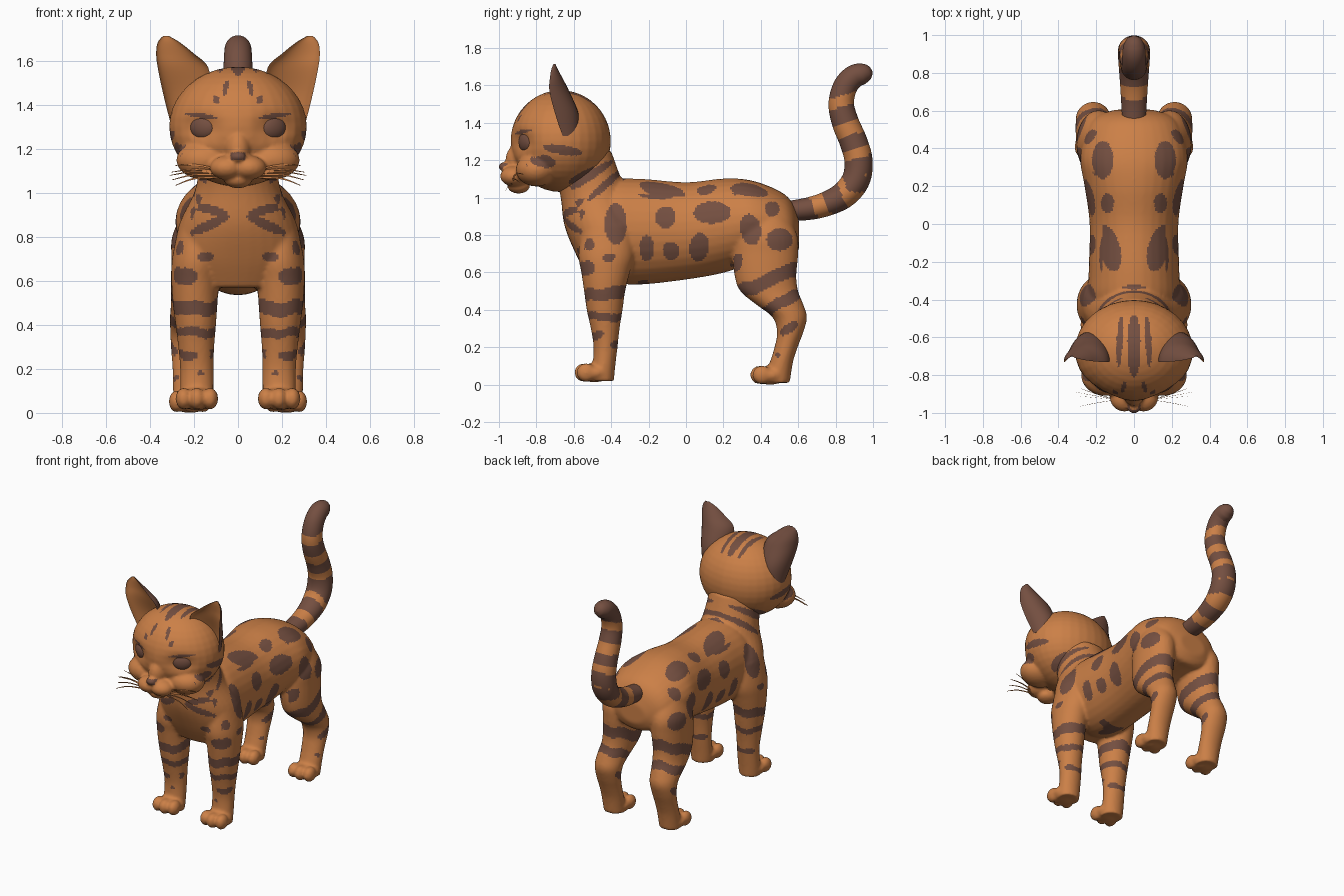
import bpy, bmesh, math
from mathutils import Vector, Matrix

def material(name, col):
    m = bpy.data.materials.new(name)
    m.diffuse_color = (*col, 1)
    return m

ORANGE = material("orange_fur", (0.60, 0.215, 0.063))
BROWN = material("brown_markings", (0.175, 0.078, 0.052))

def catmull(keys, steps):
    """Smoothly resample rows of numbers."""
    out, n = [], len(keys)
    for i in range(n - 1):
        p = [keys[max(0, min(n - 1, i + k))] for k in (-1, 0, 1, 2)]
        for s in range(steps):
            t = s / steps
            out.append([0.5 * (2 * b + (c - a) * t + (2*a - 5*b + 4*c - d) * t*t
                        + (3*b - a - 3*c + d) * t**3) for a, b, c, d in zip(*p)])
    return out + [list(keys[-1])]

def loft(bm, keys, up=None, side=1, n=32, steps=5, cup=None):
    """Skin elliptical rings (x, y, z, x radius, other radius); up=None follows the path."""
    rows, rings = catmull(keys, steps), []
    for i, r in enumerate(rows):
        b = up
        if b is None:
            t = Vector(rows[min(i + 1, len(rows) - 1)][:3]) - Vector(rows[max(i - 1, 0)][:3])
            b = t.cross(Vector((1, 0, 0))).normalized()
        ring = []
        for k in range(n):
            a = 2 * math.pi * k / n
            s = math.sin(a)
            if cup is not None and s < 0:
                s *= -cup
            v = Vector(r[:3]) + Vector((1, 0, 0)) * r[3] * math.cos(a) + b * r[4] * s
            v.x *= side
            ring.append(bm.verts.new(v))
        rings.append(ring)
    for r0, r1 in zip(rings, rings[1:]):
        for k in range(n):
            j = (k + 1) % n
            bm.faces.new((r0[k], r0[j], r1[j], r1[k]))
    bm.faces.new(rings[0])
    bm.faces.new(rings[-1])

def ball(bm, c, r, turn=0):
    m = Matrix.Translation(c) @ Matrix.Rotation(turn, 4, 'Z') @ Matrix.Diagonal((*r, 1))
    bmesh.ops.create_uvsphere(bm, u_segments=32, v_segments=20, radius=1, matrix=m)

def finish(bm, name, rule=None, voxel=None, smooth=5, reshape=None):
    """Make the object, fuse its pieces if asked, then paint faces by rule."""
    bmesh.ops.recalc_face_normals(bm, faces=bm.faces)
    me = bpy.data.meshes.new(name)
    bm.to_mesh(me)
    bm.free()
    ob = bpy.data.objects.new(name, me)
    bpy.context.collection.objects.link(ob)
    if voxel:
        rm = ob.modifiers.new("fuse", 'REMESH')
        rm.mode, rm.voxel_size = 'VOXEL', voxel
        sm = ob.modifiers.new("soften", 'SMOOTH')
        sm.factor, sm.iterations = 0.5, smooth
        dg = bpy.context.evaluated_depsgraph_get()
        me = bpy.data.meshes.new_from_object(ob.evaluated_get(dg))
        ob.modifiers.clear()
        ob.data = me
    if reshape:
        for v in me.vertices:
            reshape(v.co)
    me.materials.clear()
    me.materials.append(ORANGE)
    me.materials.append(BROWN)
    for p in me.polygons:
        p.use_smooth = True
        p.material_index = int(bool(rule and rule(p.center, p.normal)))
    me.set_sharp_from_angle(angle=math.radians(60))
    return ob

def spotted(u, v, spots):
    for cu, cv, ru, rv, deg in spots:
        a = math.radians(deg)
        du, dv = u - cu, v - cv
        p, q = du * math.cos(a) + dv * math.sin(a), dv * math.cos(a) - du * math.sin(a)
        if (p / ru) ** 2 + (q / rv) ** 2 < 1:
            return True
    return False

X, Y, Z = Vector((1, 0, 0)), Vector((0, 1, 0)), Vector((0, 0, 1))

# Body: torso, chest and neck, legs and paws fused together
bm = bmesh.new()
loft(bm, [(0, -.5, .80, .18, .2), (0, -.4, .82, .24, .27), (0, -.25, .818, .24, .283),
          (0, 0, .822, .235, .26), (0, .2, .85, .262, .252), (0, .35, .87, .285, .222),
          (0, .5, .85, .25, .185), (0, .57, .82, .2, .15), (0, .605, .8, .1, .07)], up=Z)
loft(bm, [(0, -.42, .57, .2, .1), (0, -.42, .70, .28, .17), (0, -.425, .85, .27, .225),
          (0, -.48, 1.0, .2, .19), (0, -.52, 1.1, .18, .175), (0, -.57, 1.25, .17, .17)], up=Y)
for s in (1, -1):
    loft(bm, [(.19, -.42, .85, .08, .13), (.19, -.425, .7, .11, .15), (.195, -.43, .6, .108, .13),
              (.195, -.435, .5, .102, .11), (.192, -.435, .4, .092, .096), (.19, -.432, .3, .082, .077),
              (.187, -.43, .2, .076, .064), (.187, -.44, .1, .076, .062),
              (.187, -.455, .02, .075, .07)], up=Y, side=s)
    loft(bm, [(.17, .43, .92, .08, .1), (.185, .43, .8, .115, .165), (.188, .425, .7, .115, .175),
              (.195, .425, .58, .11, .165), (.2, .445, .5, .105, .155), (.21, .5, .43, .1, .127),
              (.215, .555, .36, .093, .092), (.218, .557, .28, .086, .07), (.218, .535, .2, .08, .062),
              (.218, .51, .12, .078, .062), (.218, .48, .01, .075, .075)], up=Y, side=s)
    for x, y, z in ((.187, -.49, .063), (.218, .45, .05)):
        ball(bm, (s * x, y, z), (.092, .09, .05))
        for dx, dy in ((-.06, .012), (0, 0), (.06, .012)):
            ball(bm, (s * (x + dx), y - .055 + dy, z + .002), (.037, .052, .05))

SIDE = [(-.15, 1.035, .12, .045, 0), (.32, 1.04, .09, .04, -5), (.46, .94, .04, .042, 0),
        (.14, .92, .10, .06, 0), (-.11, .895, .055, .058, 0), (-.375, .86, .06, .11, 0),
        (.345, .83, .055, .085, 10), (.5, .775, .07, .062, 0), (-.21, .73, .04, .07, 0),
        (-.08, .715, .045, .05, 0), (.07, .735, .052, .078, -8), (.27, .65, .028, .055, -20),
        (-.515, .75, .026, .035, 0), (-.41, .68, .034, .022, 10), (-.53, .625, .042, .04, 0),
        (-.51, 1.12, .14, .024, 33), (-.43, 1.07, .13, .02, 42), (-.6, .95, .07, .018, 40),
        (-.59, .88, .07, .024, 50), (-.47, .27, .03, .022, 0), (-.38, .215, .03, .018, 0),
        (-.49, .19, .014, .014, 0), (.55, .30, .055, .026, 35), (.49, .16, .014, .014, 0)]
FRONT = [(.13, .925, .085, .02, 12), (.13, .855, .1, .022, -25), (.15, .71, .038, .02, 0),
         (.24, .62, .058, .04, 0), (.265, .75, .018, .035, 0), (.23, .26, .05, .02, 0),
         (.17, .18, .015, .012, 0)]
TOP = [(.165, .34, .056, .1, 0), (.14, .11, .035, .052, 0), (.13, -.13, .056, .125, -15),
       (.21, .5, .02, .025, 0), (0, -.335, .06, .012, 0)]

def coat(c, n):
    x, y, z = abs(c.x), c.y, c.z
    wob = .008 * math.sin(c.x * 40 + y * 23)
    if y < -.2 and z < .56:   # foreleg rings
        if abs(z - .49 - .15 * (y + .43) + wob) < .033 or abs(z - .365 + wob) < .021:
            return True
    if y > .2 and z < .68 and x > .07:   # hind leg rings
        if abs(z - .56 - .4 * (y - .45) + wob) < .04 or abs(z - .44 - .5 * (y - .52) + wob) < .033:
            return True
    if n.z > .68 and z > .9:
        return spotted(x, y, TOP) or (y < -.3 and spotted(y, z, SIDE))
    if n.y < -.65 and y < -.4:
        return spotted(x, z, FRONT)
    return (abs(n.x) > .3 or y < -.3) and spotted(y, z, SIDE)

finish(bm, "body", coat, voxel=.0105)

# Head: skull, bridge, nose, muzzle pads and chin
bm = bmesh.new()
ball(bm, (0, -.67, 1.302), (.313, .268, .272))
ball(bm, (0, -.89, 1.2), (.06, .075, .09))
ball(bm, (0, -.972, 1.165), (.036, .03, .025))
ball(bm, (0, -.895, 1.062), (.065, .06, .04))
for s in (1, -1):
    ball(bm, (s * .05, -.918, 1.115), (.078, .075, .055))
    ball(bm, (s * .15, -.8, 1.15), (.13, .11, .09))

FACE = [(.17, 1.352, .075, .011, 8), (.055, 1.49, .012, .05, 8), (.1, 1.425, .014, .02, -20),
        (0, 1.55, .02, .03, 0), (.275, 1.19, .022, .035, 0)]
CHEEK = [(-.66, 1.255, .105, .026, -10), (-.765, 1.195, .068, .034, -10),
         (-.83, 1.31, .03, .02, -45), (-.52, 1.13, .12, .024, 25)]
CROWN = [(0, -.64, .036, .17, 0), (.075, -.62, .016, .14, 3), (.05, -.86, .01, .03, 0)]

def face_marks(c, n):
    x, y, z = abs(c.x), c.y, c.z
    if y < -.955 and x < .036 and 1.15 < z < 1.185:   # nose tip
        return True
    if n.z > .72 and z > 1.4:
        return spotted(x, y, CROWN)
    if n.y < -.5:
        return spotted(x, z, FACE)
    return abs(n.x) > .3 and spotted(y, z, CHEEK)

def sockets(v):
    if v.y < -.72:
        d = ((abs(v.x) - .168) / .08) ** 2 + ((v.z - 1.295) / .055) ** 2
        v.y += .035 * math.exp(-d)

finish(bm, "head", face_marks, voxel=.009, smooth=4, reshape=sockets)

for s, tag in ((1, "left"), (-1, "right")):
    # Eye
    bm = bmesh.new()
    ball(bm, (s * .158, -.852, 1.298), (.066, .034, .055), turn=s * .5)
    finish(bm, tag + "_eye", lambda c, n: True)

    # Ear: cupped shell, pale inside and dark behind
    bm = bmesh.new()
    loft(bm, [(.235, -.66, 1.33, .075, .09), (.235, -.70, 1.45, .105, .125), (.25, -.73, 1.57, .115, .105),
              (.287, -.728, 1.635, .085, .07), (.315, -.72, 1.685, .05, .035),
              (.328, -.708, 1.715, .012, .01)], up=Y, side=s, cup=.55)
    finish(bm, tag + "_ear", lambda c, n: n.y > -.1)

    # Whiskers
    bm = bmesh.new()
    for y1, z1 in ((-.965, 1.035), (-.93, 1.06), (-.91, 1.095), (-.87, 1.125), (-.89, 1.08)):
        y0, z0 = -.93, 1.09 + (z1 - 1.08) * .4
        loft(bm, [(.09, y0, z0, .005, .005), (.2, (y0 + y1) / 2, (z0 + z1) / 2 + .012, .004, .004),
                  (.31 - abs(z1 - 1.08) * .6, y1, z1, .0015, .0015)], up=Z, side=s, n=6, steps=4)
    finish(bm, tag + "_whiskers")

# Tail: curved tube with rings and a dark tip
bm = bmesh.new()
loft(bm, [(0, .5, .925, .06, .05), (0, .65, .94, .068, .06), (0, .76, .97, .075, .066),
          (0, .85, 1.02, .082, .072), (0, .91, 1.1, .085, .075), (0, .922, 1.2, .082, .075),
          (0, .895, 1.3, .077, .074), (0, .853, 1.4, .073, .072), (0, .83, 1.5, .068, .068),
          (0, .85, 1.59, .065, .065), (0, .895, 1.645, .062, .062), (0, .945, 1.662, .056, .056),
          (0, .982, 1.668, .035, .035), (0, .997, 1.67, .006, .006)], n=36, steps=8)

def rings(c, n):
    y, z = c.y, c.z
    if z > 1.12:
        w = z - .3 * (y - .88)
        return w > 1.56 or any(a < w < b for a, b in ((1.41, 1.5), (1.25, 1.335), (1.1, 1.2)))
    w = y + .4 * (z - .95)
    return w < .68 or .76 < w < .86 or (w > .9 and z > 1.03)

finish(bm, "tail", rings)
